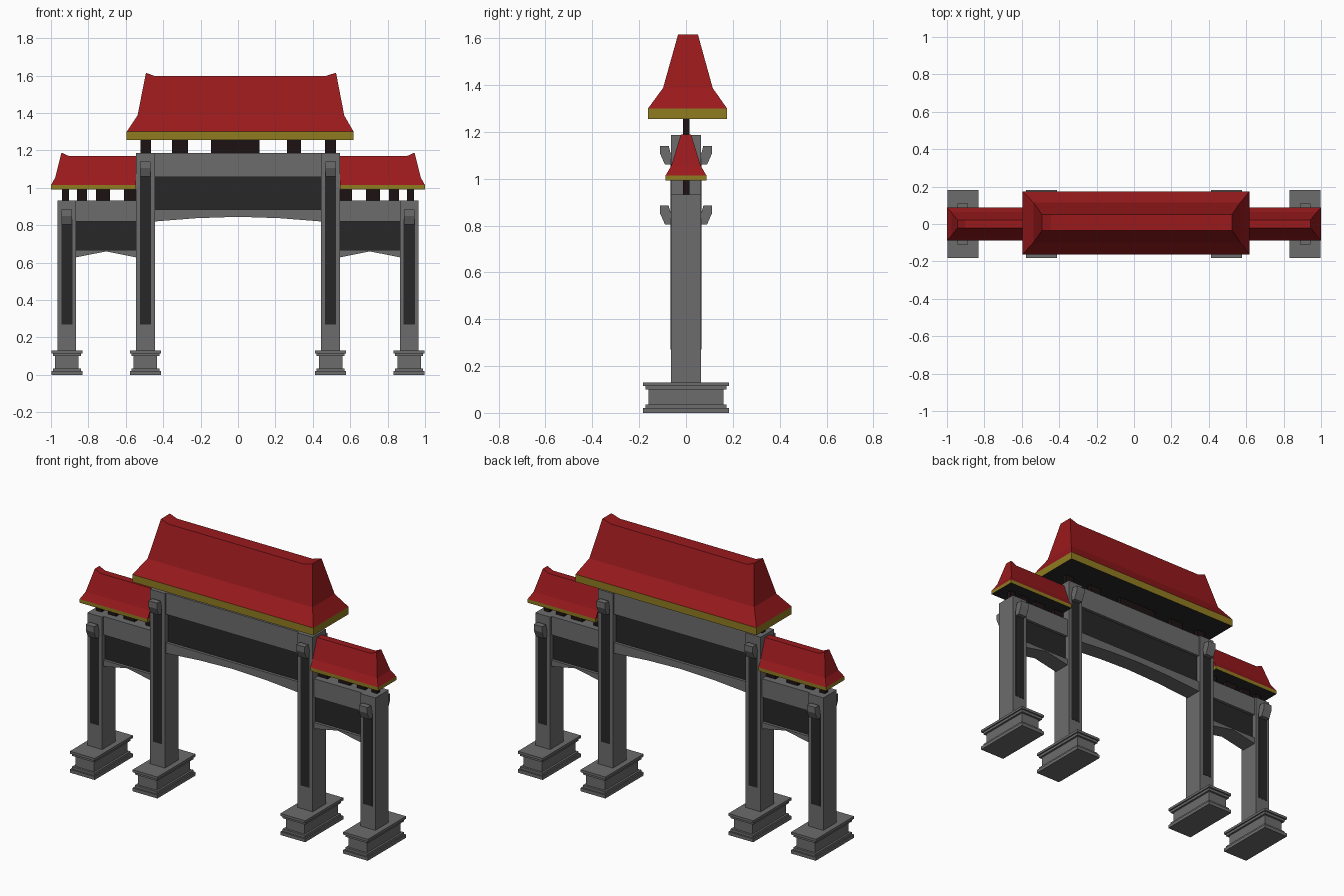
import bpy, bmesh

if "Cube" in bpy.data.objects:
    bpy.data.objects.remove(bpy.data.objects["Cube"])


def material(name, r, g, b):
    m = bpy.data.materials.new(name)
    m.diffuse_color = (r, g, b, 1)
    m.use_nodes = True
    m.node_tree.nodes["Principled BSDF"].inputs["Base Color"].default_value = m.diffuse_color
    return m


STONE = material("stone", 0.15, 0.15, 0.15)
PANEL = material("dark_panel", 0.02, 0.02, 0.02)
RED = material("red_tile", 0.32, 0.01, 0.012)
GOLD = material("gold_trim", 0.28, 0.2, 0.015)
WOOD = material("dark_wood", 0.012, 0.006, 0.006)


def finish(name, bm, mats):
    bmesh.ops.recalc_face_normals(bm, faces=bm.faces)
    me = bpy.data.meshes.new(name)
    bm.to_mesh(me)
    bm.free()
    ob = bpy.data.objects.new(name, me)
    bpy.context.collection.objects.link(ob)
    for m in mats:
        me.materials.append(m)
    return ob


def ring(bm, x0, x1, y0, y1, z):
    return [bm.verts.new(p) for p in
            ((x0, y0, z), (x1, y0, z), (x1, y1, z), (x0, y1, z))]


def add_box(bm, x0, x1, y0, y1, z0, z1):
    a, b = ring(bm, x0, x1, y0, y1, z0), ring(bm, x0, x1, y0, y1, z1)
    bm.faces.new(a)
    bm.faces.new(b)
    for i in range(4):
        j = (i + 1) % 4
        bm.faces.new((a[i], a[j], b[j], b[i]))


def box(name, mat, *dims):
    bm = bmesh.new()
    add_box(bm, *dims)
    return finish(name, bm, [mat])


def prism(name, mat, pts, axis, a, b):
    """Extrude a 2D profile along x (profile y,z) or y (profile x,z)."""
    bm = bmesh.new()
    put = (lambda p, t: (t, p[0], p[1])) if axis == 'x' else (lambda p, t: (p[0], t, p[1]))
    lo = [bm.verts.new(put(p, a)) for p in pts]
    hi = [bm.verts.new(put(p, b)) for p in pts]
    bm.faces.new(lo)
    bm.faces.new(hi)
    for i in range(len(pts)):
        j = (i + 1) % len(pts)
        bm.faces.new((lo[i], lo[j], hi[j], hi[i]))
    return finish(name, bm, [mat])


def pillar(name, cx, top):
    # stepped base
    bm = bmesh.new()
    for hx, hy, z0, z1 in ((.083, .183, 0, .02), (.075, .173, .02, .035), (.063, .16, .035, .1),
                           (.075, .173, .1, .115), (.083, .183, .115, .13)):
        add_box(bm, cx - hx, cx + hx, -hy, hy, z0, z1)
    finish(name + "_base", bm, [STONE])
    # shaft
    box(name + "_shaft", STONE, cx - .05, cx + .05, -.064, .064, .13, top)
    for s, side in ((-1, "front"), (1, "back")):
        # dark inlay and corbel on each face
        y0, y1 = sorted((s * .06, s * .0655))
        box(f"{name}_{side}_inlay", PANEL, cx - .03, cx + .03, y0, y1, .27, top - .1)
        d = top - 1.187
        prof = [(.06, 1.06), (.09, 1.06), (.11, 1.105), (.11, 1.14), (.074, 1.14), (.066, 1.11), (.06, 1.11)]
        prism(f"{name}_{side}_corbel", STONE, [(s * y, z + d) for y, z in prof],
              'x', cx - .028, cx + .028)


def span(name, x0, x1, top, beam, panel, end, mid):
    # upper beam, recessed panel, arched lower lintel
    box(name + "_beam", STONE, x0, x1, -.052, .052, beam, top)
    box(name + "_panel", PANEL, x0, x1, -.035, .035, panel, beam)
    m = (x0 + x1) / 2
    if x0 * x1 < 0:
        q = (x1 - x0) / 4
        under = [(m + q, (end + mid) / 2 + .005), (m, mid), (m - q, (end + mid) / 2 + .005)]
        upper = []
    else:
        under = [(m, mid)]
        upper = [(m, panel)]
    prism(name + "_lintel", STONE,
          [(x0, end), (x0, panel)] + upper + [(x1, panel), (x1, end)] + under, 'y', -.052, .052)


def roof(name, rings, top, yt):
    """Flared roof: rings are (x0,x1,y0,y1,z), top is the ridge line (x,z)."""
    bm = bmesh.new()
    levels = [ring(bm, *r) for r in rings]
    bm.faces.new(levels[0]).material_index = 2
    for k in range(len(levels) - 1):
        a, b = levels[k], levels[k + 1]
        for i in range(4):
            j = (i + 1) % 4
            f = bm.faces.new((a[i], a[j], b[j], b[i]))
            f.material_index = 1 if k == 0 else 0
    # ridge strip with upturned ends
    f_ = [bm.verts.new((x, yt[0], z)) for x, z in top]
    b_ = [bm.verts.new((x, yt[1], z)) for x, z in top]
    l = levels[-1]
    bm.faces.new([l[0], l[1]] + f_[::-1])
    bm.faces.new([l[3], l[2]] + b_[::-1])
    bm.faces.new((l[0], f_[0], b_[0], l[3]))
    bm.faces.new((l[1], f_[-1], b_[-1], l[2]))
    for i in range(len(top) - 1):
        bm.faces.new((f_[i], f_[i + 1], b_[i + 1], b_[i]))
    finish(name, bm, [RED, GOLD, PANEL])


def blocks(name, spans, z0, z1):
    bm = bmesh.new()
    for x0, x1 in spans:
        add_box(bm, x0, x1, -.013, .015, z0, z1)
    finish(name, bm, [WOOD])


# central bay
span("center", -.447, .447, 1.187, 1.057, .885, .82, .845)
blocks("center_roof_supports", [(-.522, -.465), (-.353, -.267), (-.145, .115),
                                (.262, .337), (.465, .524)], 1.18, 1.258)
roof("center_roof",
     [(-.595, .618, -.162, .175, 1.255), (-.595, .618, -.162, .175, 1.3),
      (-.537, .568, -.098, .114, 1.387)],
     [(-.492, 1.615), (-.444, 1.597), (.465, 1.597), (.524, 1.615)], (-.034, .051))

# side bays, mirrored left and right
for s, side in ((-1, "left"), (1, "right")):
    def mx(a, b):
        return tuple(sorted((s * a, s * b)))

    pillar(side + "_inner_pillar", s * .495, 1.187)
    pillar(side + "_outer_pillar", s * .915, .932)
    span(side + "_bay", *mx(.543, .867), .932, .82, .667, .628, .66)
    blocks(side + "_roof_supports", [mx(*p) for p in
           ((.545, .61), (.684, .759), (.807, .861), (.904, .941))], .928, .995)
    ridge = [(s * .545, 1.17), (s * .904, 1.17), (s * .944, 1.188)]
    roof(side + "_roof",
         [(*mx(.545, 1.0), -.087, .087, .992), (*mx(.545, 1.0), -.087, .087, 1.014),
          (*mx(.545, .977), -.063, .063, 1.055)],
         sorted(ridge), (-.022, .022))
